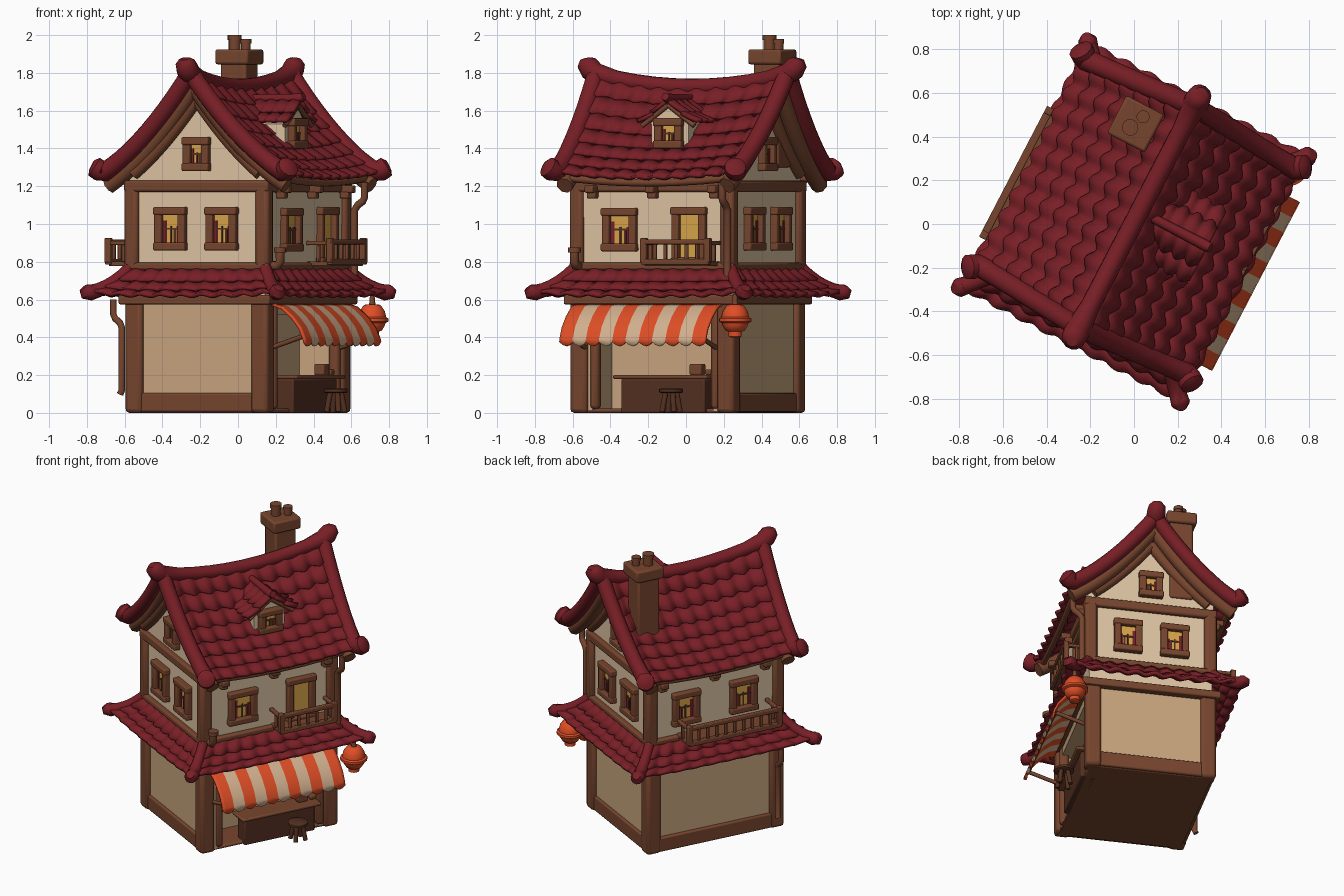
import bpy, bmesh, math, random
from mathutils import Vector as V

if "Cube" in bpy.data.objects:
    bpy.data.objects.remove(bpy.data.objects["Cube"])
random.seed(4)
ROT = math.radians(-27.5)          # the house stands turned on its plot
HX, HY = 0.41, 0.47                # half size of the walls
RY = 0.025                         # roof sits slightly to the back


def mat(name, r, g, b):
    m = bpy.data.materials.new(name)
    m.diffuse_color = [((c / 255 + 0.055) / 1.055) ** 2.4 for c in (r, g, b)] + [1]
    m.use_nodes = True
    m.node_tree.nodes["Principled BSDF"].inputs["Base Color"].default_value = m.diffuse_color
    return m


ROOF = mat("dark_red_tile", 120, 31, 38)
WOOD = mat("brown_wood", 119, 69, 46)
DARK = mat("dark_wood", 84, 48, 33)
CREAM = mat("cream_plaster", 222, 196, 162)
TAN = mat("tan_plaster", 200, 165, 126)
ORANGE = mat("orange_cloth", 224, 78, 38)
CLOTH = mat("pale_cloth", 212, 178, 144)
GLOW = mat("yellow_window", 214, 164, 72)
CURTAIN = mat("curtain_red", 125, 28, 42)


def finish(name, bm, mats, bevel=0, solid=0, angle=40):
    bmesh.ops.recalc_face_normals(bm, faces=bm.faces)
    me = bpy.data.meshes.new(name)
    bm.to_mesh(me)
    bm.free()
    me.shade_smooth()
    me.set_sharp_from_angle(angle=math.radians(angle))
    for m in mats:
        me.materials.append(m)
    o = bpy.data.objects.new(name, me)
    bpy.context.collection.objects.link(o)
    o.rotation_euler.z = ROT
    o.location.y = 0.01
    if solid:
        md = o.modifiers.new("thick", 'SOLIDIFY')
        md.thickness, md.offset = solid, 0
    if bevel:
        md = o.modifiers.new("round", 'BEVEL')
        md.width, md.segments = bevel, 2
    return o


def boxes(name, items, m, bevel=0.008):
    """One object from (centre, size) boxes."""
    bm = bmesh.new()
    for c, s in items:
        for v in bmesh.ops.create_cube(bm, size=1)['verts']:
            v.co = V(c) + V([v.co[i] * s[i] for i in range(3)])
    return finish(name, bm, [m], bevel)


def tube(name, pts, radii, m, n=12):
    """Round bar along points; also used for turned parts."""
    bm = bmesh.new()
    pts = [V(p) for p in pts]
    if not isinstance(radii, (list, tuple)):
        radii = [radii] * len(pts)
    nrm, rings = None, []
    for i, p in enumerate(pts):
        t = (pts[min(i + 1, len(pts) - 1)] - pts[max(i - 1, 0)]).normalized()
        nrm = t.orthogonal() if nrm is None else nrm - t * nrm.dot(t)
        nrm.normalize()
        b = t.cross(nrm)
        rings.append([bm.verts.new(p + radii[i] * (nrm * math.cos(k * math.tau / n) + b * math.sin(k * math.tau / n)))
                      for k in range(n)])
    for r0, r1 in zip(rings, rings[1:]):
        for k in range(n):
            bm.faces.new((r0[k], r0[(k + 1) % n], r1[(k + 1) % n], r1[k]))
    bm.faces.new(rings[0])
    bm.faces.new(rings[-1])
    return finish(name, bm, [m], angle=50)


def prism(name, prof, y0, y1, m):
    """Extrude an x-z outline along y."""
    bm = bmesh.new()
    a, b = [[bm.verts.new((x, y, z)) for x, z in prof] for y in (y0, y1)]
    bm.faces.new(a)
    bm.faces.new(b)
    for i in range(len(a)):
        j = (i + 1) % len(a)
        bm.faces.new((a[i], a[j], b[j], b[i]))
    return finish(name, bm, [m])


def tiles(name, surf, cols, rows, bump=0.017, lift=0.014):
    """Overlapping courses of soft tiles over surf(a, b), b running downhill."""
    bm, sub, e = bmesh.new(), 6, 0.01
    for r in range(rows):
        ph, grid = random.uniform(-0.12, 0.12), []
        for j in range(cols * sub + 1):
            a = j / (cols * sub)
            k = math.sin(math.pi * (j / sub + ph)) ** 2
            col = []
            for f in (0, 0.55, 1.0 + 0.22 * k):
                b = (r + f) / rows
                p = surf(a, b)
                n = (surf(a + e, b) - p).cross(surf(a, b + e) - p).normalized()
                n = -n if n.z < 0 else n
                col.append(bm.verts.new(p + n * (bump * k + lift * f)))
            grid.append(col)
        for c0, c1 in zip(grid, grid[1:]):
            for i in range(2):
                bm.faces.new((c0[i], c1[i], c1[i + 1], c0[i + 1]))
    return finish(name, bm, [ROOF], solid=0.02, angle=60)


def window(name, axis, s, off, u, z, w, h, shelf=True):
    """Framed window on a wall: axis 0 = x wall, 1 = y wall."""
    def bx(du, dz, ww, hh, d, depth):
        d = s * (off + d)
        return ((d, u + du, z + dz), (depth, ww, hh)) if axis == 0 else ((u + du, d, z + dz), (ww, depth, hh))
    t = 0.042
    gw, gh = w - 2 * t, h - 2 * t
    boxes(name + "_frame", [bx(k * (w - t) / 2, 0, t, h, 0.012, 0.05) for k in (-1, 1)]
          + [bx(0, k * (h - t) / 2, w + 0.008, t, 0.014, 0.056) for k in (-1, 1)], WOOD)
    boxes(name + "_glass", [bx(0, 0, w - t, h - t, 0.004, 0.008)], GLOW, 0)
    if shelf:
        boxes(name + "_bars", [bx(0, -gh * 0.2, 0.01, gh * 0.6, 0.009, 0.01), bx(0, 0.0, gw, 0.01, 0.009, 0.01),
                               bx(gw * 0.25, -gh * 0.25, 0.012, gh * 0.5, 0.009, 0.009)], DARK, 0)
        boxes(name + "_curtains", [bx(-gw * 0.4, -gh * 0.1, gw * 0.2, gh * 0.8, 0.008, 0.008),
                                   bx(gw * 0.42, -gh * 0.2, gw * 0.16, gh * 0.6, 0.008, 0.008)], CURTAIN, 0)


# ground floor: solid back, open shop on the +x side
boxes("ground_walls", [((-0.11, 0, 0.3), (0.58, 0.92, 0.58)), ((0.29, -0.41, 0.3), (0.22, 0.1, 0.58)),
                       ((0.29, 0.41, 0.3), (0.22, 0.1, 0.58)), ((0.29, 0, 0.56), (0.22, 0.8, 0.08))], TAN, 0)
boxes("plinth", [((0, s * 0.452, 0.055), (0.82, 0.05, 0.1)) for s in (-1, 1)]
      + [((-0.4, 0, 0.055), (0.04, 0.91, 0.1)), ((0, 0, 0.012), (0.8, 0.92, 0.024))], WOOD, 0.01)
boxes("corner_posts", [((sx * 0.375, sy * 0.438, 0.31), (0.1, 0.1, 0.62)) for sx in (-1, 1) for sy in (-1, 1)]
      + [((sx * 0.39, sy * 0.45, 0.98), (0.08, 0.08, 0.46)) for sx in (-1, 1) for sy in (-1, 1)]
      + [((0.385, -0.35, 0.3), (0.06, 0.05, 0.56)), ((0.385, 0.37, 0.3), (0.06, 0.05, 0.56))], WOOD, 0.02)
boxes("eave_soffit", [((0, 0, 0.6), (0.9, 1.02, 0.05))], WOOD)


# upper floor and gables in one prism under the roof curve
def roof_z(x):
    return 1.725 - 1.33 * x + 0.74 * x * x


curve = [(x / 20 * HX, roof_z(abs(x) / 20 * HX) - 0.03) for x in range(20, -21, -2)]
prism("upper_walls", [(-HX + 0.01, 0.62), (HX - 0.01, 0.62)] + curve, -HY + 0.01, HY - 0.01, CREAM)
boxes("wall_beams", [((0, s * 0.46, z), (0.86, 0.06, h)) for s in (-1, 1) for z, h in ((0.775, 0.04), (1.2, 0.06))]
      + [((s * 0.4, 0, z), (0.06, 0.96, h)) for s in (-1, 1) for z, h in ((0.775, 0.04), (1.2, 0.06))], WOOD, 0.012)
boxes("eave_brackets", [((s * 0.44, y, 1.155 + k * 0.03), (0.05 + k * 0.05, 0.05, 0.04))
                        for s in (-1, 1) for y in (-0.34, 0.02, 0.39) for k in (0, 1)], WOOD)
for s, side in ((-1, "front"), (1, "back")):
    for u in (-0.155, 0.15):
        window(f"{side}_window_{'l' if u < 0 else 'r'}", 1, s, 0.46, u, 0.975, 0.18, 0.23)
    window(side + "_attic_window", 1, s, 0.46, 0, 1.37, 0.15, 0.18)
window("shop_side_window", 0, 1, 0.4, -0.19, 0.97, 0.2, 0.23)
window("balcony_door", 0, 1, 0.4, 0.225, 0.935, 0.2, 0.31, False)
window("rear_window_a", 0, -1, 0.4, 0.21, 0.975, 0.19, 0.23)
window("rear_window_b", 0, -1, 0.4, -0.2, 0.975, 0.19, 0.23)


# main roof: two sagging tiled slopes
def slope(s):
    def surf(a, b):
        t = 2 * a - 1
        return V((s * 0.53 * b, RY + t * (0.57 - 0.04 * b), roof_z(0.53 * b) + 0.06 * t * t * (1 - 0.5 * b)))
    return surf


for s, side in ((-1, "left"), (1, "right")):
    f = slope(s)
    tiles(f"main_roof_{side}", f, 10, 7)
    for e, end in ((0, "front"), (1, "back")):
        k = 2 * e - 1
        # rolled verge ending in an upturned knob, with timber boards below
        pts = [f(e, i / 10) + V((0, 0, 0.018)) for i in range(11)]
        pts += [f(e, 1) + V((s * d, k * d * 0.6, h)) for d, h in ((0.025, 0.025), (0.05, 0.045), (0.062, 0.052))]
        tube(f"verge_{end}_{side}", pts, [0.048] * 9 + [0.05, 0.053, 0.058, 0.057, 0.03], ROOF)
        tube(f"verge_board_{end}_{side}",
             [f(e, i / 10) + V((0, -k * 0.045, -0.055)) for i in range(11)], 0.045, WOOD, 8)
        tube(f"gable_trim_{end}_{side}",
             [V((s * x * 0.042, k * HY, roof_z(x * 0.042) - 0.06)) for x in range(10)], 0.038, WOOD, 8)
    tube(f"eave_rail_{side}", [f(i / 6 * 0.9 + 0.05, 0.95) + V((0, 0, -0.025)) for i in range(7)], 0.02, WOOD, 8)
ridge = [V((0, y / 10 * 0.57, 1.725 + 0.068 * (y / 10) ** 2)) for y in range(-10, 11, 2)]
horn = [V((0, 0.605, 1.818)), V((0, 0.63, 1.853)), V((0, 0.636, 1.875))]
ridge = [V((0, -p.y, p.z)) for p in reversed(horn)] + ridge + horn
tube("ridge", [p + V((0, RY, 0)) for p in ridge],
     [0.03, 0.053, 0.06, 0.058] + [0.045] * 9 + [0.058, 0.06, 0.053, 0.03], ROOF)


# skirt roof around the first floor
def skirt(i):
    c = [(-1, -1), (1, -1), (1, 1), (-1, 1)]
    p, q = V(c[i]), V(c[(i + 1) % 4])

    def surf(a, b):
        m = p.lerp(q, a)
        return V((m.x * (0.405 + 0.15 * b), m.y * (0.465 + 0.155 * b),
                  0.755 - 0.23 * b + 0.08 * b * b + 0.02 * b * abs(2 * a - 1) ** 4))
    return surf


for i, side in enumerate(("front", "right", "back", "left")):
    f = skirt(i)
    tiles(f"skirt_roof_{side}", f, 9 if i % 2 == 0 else 10, 3, 0.016, 0.013)
    pts = [f(0, b / 5) + V((0, 0, 0.012)) for b in range(6)]
    d = (pts[-1] - pts[0]).normalized()
    pts += [pts[-1] + V((d.x, d.y, 0.2)) * 0.03, pts[-1] + V((d.x, d.y, 0.5)) * 0.05]
    tube(f"skirt_hip_{i}", pts, [0.032, 0.033, 0.034, 0.036, 0.038, 0.042, 0.044, 0.025], ROOF)

# chimney with two pots
boxes("chimney", [((-0.2, 0.4, 1.6), (0.15, 0.15, 0.6)), ((-0.2, 0.4, 1.885), (0.195, 0.195, 0.08))], WOOD, 0.012)
for n, x, y, r, z in (("large", -0.215, 0.375, 0.038, 2.0), ("small", -0.185, 0.445, 0.03, 1.98)):
    tube(f"chimney_pot_{n}", [(x, y, 1.9), (x, y, z - 0.025), (x, y, z - 0.025), (x, y, z), (x, y, z), (x, y, z - 0.03)],
         [r * 0.85, r * 0.85, r, r, r * 0.65, r * 0.6], WOOD)

# dormer on the shop side
DY = 0.055
prism("dormer_walls", [(0, 1.3), (0.31, 1.36), (0.31, 1.54), (0, 1.54)], DY - 0.11, DY + 0.11, CREAM)
bm = bmesh.new()
tri = [[bm.verts.new((x, DY + y, z)) for y, z in ((-0.12, 1.53), (0.12, 1.53), (0, 1.65))] for x in (0.1, 0.31)]
for t in tri:
    bm.faces.new(t)
for i in range(3):
    bm.faces.new((tri[0][i], tri[0][i - 1], tri[1][i - 1], tri[1][i]))
finish("dormer_gable", bm, [CREAM])
window("dormer_window", 0, 1, 0.31, DY, 1.48, 0.16, 0.16)
for s in (-1, 1):
    tiles(f"dormer_roof_{'l' if s < 0 else 'r'}",
          lambda a, b: V((0.08 + 0.27 * a, DY + s * 0.17 * b, 1.655 - 0.16 * b + 0.04 * b * b)), 4, 2, 0.01, 0.01)
    tube(f"dormer_board_{s}", [(0.33, DY, 1.63), (0.33, DY + s * 0.155, 1.52)], 0.014, WOOD, 8)
tube("dormer_ridge", [(0.06, DY, 1.665), (0.34, DY, 1.665), (0.365, DY, 1.675)], [0.022, 0.026, 0.022], ROOF)


# balconies
def balcony(name, s, y0, y1, xo):
    ym, w, xm = (y0 + y1) / 2, y1 - y0, (xo + 0.4) / 2
    n = int(w / 0.06)
    it = [((s * xm, ym, 0.79), (xo - 0.4, w, 0.025)), ((s * xo, ym, 0.905), (0.035, w + 0.03, 0.025)),
          ((s * xo, ym, 0.8), (0.035, w + 0.02, 0.03))]
    it += [((s * xo, y0 + w * i / n, 0.85), (0.018, 0.02, 0.1)) for i in range(n + 1)]
    for y in (y0, y1):
        it += [((s * xm, y, 0.9), (xo - 0.4, 0.025, 0.022)), ((s * xo, y, 0.86), (0.035, 0.035, 0.13)),
               ((s * xm, y, 0.85), (0.018, 0.02, 0.1))]
    boxes(name, it, WOOD, 0.005)


balcony("shop_balcony", 1, 0.02, 0.4, 0.54)
balcony("rear_balcony", -1, -0.37, 0.27, 0.58)

# striped awning with scalloped hem
bm, N, SUB = bmesh.new(), 11, 4
path = [(0.43, 0.575), (0.49, 0.555), (0.55, 0.505), (0.595, 0.45), (0.62, 0.395), (0.625, 0.375)]
grid = []
for j in range(N * SUB + 1):
    k = abs(math.sin(math.pi * j / SUB))
    grid.append([bm.verts.new((x, -0.44 + 0.87 * j / (N * SUB), z - (0.022 * k if i == 5 else 0)))
                 for i, (x, z) in enumerate(path)])
for j in range(N * SUB):
    for i in range(5):
        fc = bm.faces.new((grid[j][i], grid[j + 1][i], grid[j + 1][i + 1], grid[j][i + 1]))
        fc.material_index = (j // SUB) % 2
finish("awning", bm, [ORANGE, CLOTH], solid=0.014, angle=60)
for y in (-0.4, 0.38):
    tube(f"awning_pole_{'l' if y < 0 else 'r'}", [(0.39, y, 0.34), (0.61, y, 0.41)], 0.013, WOOD, 8)
tube("awning_bar", [(0.605, -0.42, 0.41), (0.605, 0.41, 0.41)], 0.011, WOOD, 8)

# shop counter, goods box and stool
boxes("counter", [((0.375, 0.07, 0.09), (0.1, 0.5, 0.18))], DARK)
boxes("counter_top", [((0.385, 0.07, 0.19), (0.15, 0.56, 0.022))], WOOD)
boxes("goods_box", [((0.37, 0.25, 0.23), (0.06, 0.07, 0.06)), ((0.37, 0.33, 0.215), (0.05, 0.05, 0.03))], WOOD)
tube("stool_seat", [(0.5, 0.16, z) for z in (0.105, 0.11, 0.125, 0.13)], [0.055, 0.065, 0.065, 0.058], DARK)
for i in range(4):
    a = math.radians(45 + 90 * i)
    x, y = math.cos(a), math.sin(a)
    tube(f"stool_leg_{i}", [(0.5 + 0.05 * x, 0.16 + 0.05 * y, 0.005), (0.5 + 0.03 * x, 0.16 + 0.03 * y, 0.11)],
         0.015, DARK, 8)

# hanging lantern under the back right corner
LX, LY = 0.515, 0.55
tube("lantern", [(LX, LY, z) for z in (0.4, 0.405, 0.43, 0.435, 0.46, 0.49, 0.51, 0.54, 0.57, 0.575)],
     [0.025, 0.035, 0.035, 0.05, 0.066, 0.074, 0.074, 0.066, 0.045, 0.03], ORANGE, 16)
tube("lantern_rim", [(LX, LY, z) for z in (0.476, 0.484, 0.5, 0.508)], [0.072, 0.086, 0.086, 0.072], ORANGE, 16)
tube("lantern_cord", [(LX, LY, 0.57), (LX, LY, 0.63)], [0.018, 0.012], WOOD, 8)

# drain pipes
tube("rear_drain_pipe", [(-0.53, -0.41, 0.6), (-0.53, -0.41, 0.52), (-0.52, -0.41, 0.5), (-0.49, -0.41, 0.475),
                         (-0.48, -0.41, 0.45), (-0.48, -0.41, 0.12), (-0.49, -0.41, 0.1)], 0.018, WOOD, 10)
tube("upper_drain_pipe", [(0.51, 0.47, 1.22), (0.51, 0.47, 1.14), (0.5, 0.47, 1.12), (0.47, 0.47, 1.1),
                          (0.45, 0.47, 1.07), (0.45, 0.47, 0.72)], 0.02, WOOD, 10)
tube("stove_pipe", [(0.41, -0.43, 0.78), (0.46, -0.43, 0.78), (0.475, -0.43, 0.8), (0.475, -0.43, 0.85),
                    (0.475, -0.43, 0.85), (0.475, -0.43, 0.875)], [0.024, 0.024, 0.024, 0.024, 0.034, 0.034], WOOD, 10)
